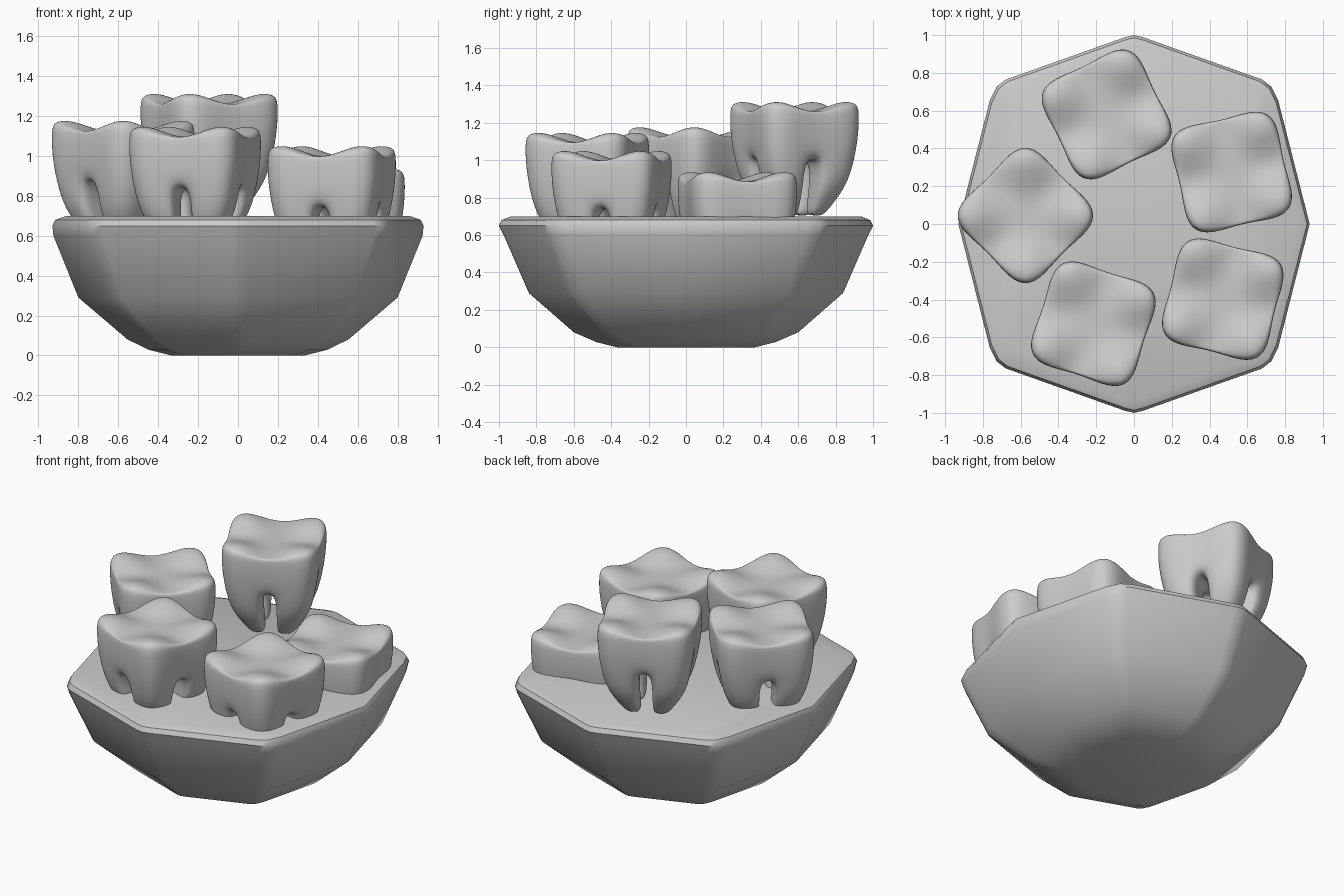
import bpy, bmesh
from math import radians
from mathutils import Matrix

if "Cube" in bpy.data.objects:
    bpy.data.objects.remove(bpy.data.objects["Cube"])


def finish(name, bm, angle):
    bmesh.ops.recalc_face_normals(bm, faces=bm.faces[:])
    mesh = bpy.data.meshes.new(name)
    bm.to_mesh(mesh)
    bm.free()
    ob = bpy.data.objects.new(name, mesh)
    bpy.context.collection.objects.link(ob)
    bpy.ops.object.select_all(action='DESELECT')
    ob.select_set(True)
    bpy.context.view_layer.objects.active = ob
    bpy.ops.object.shade_smooth_by_angle(angle=radians(angle))
    return ob


# Faceted bowl base: one rounded octagon outline, lofted through rings (x size, y size, z)
quarter = [(0.93, 0), (0.764, 0.652), (0.727, 0.727), (0.68, 0.764), (0.05, 0.988), (0, 1)]
half = quarter + [(-x, y) for x, y in quarter[-2::-1]]
outline = half + [(x, -y) for x, y in half[-2:0:-1]]
rings = [(0.36, 0.37, 0), (0.48, 0.48, 0.028), (0.595, 0.60, 0.08), (0.86, 0.84, 0.29),
         (0.995, 0.975, 0.6), (1, 1, 0.65), (0.985, 0.985, 0.68), (0.93, 0.94, 0.698)]
bm = bmesh.new()
loops = [[bm.verts.new((x * sx, y * sy, z)) for x, y in outline] for sx, sy, z in rings]
n = len(outline)
for a, b in zip(loops, loops[1:]):
    for i in range(n):
        bm.faces.new((a[i], a[(i + 1) % n], b[(i + 1) % n], b[i]))
bm.faces.new(loops[0])
bm.faces.new(loops[-1])
finish("bowl_base", bm, 40)

# Tooth cage: 5 x 5 cells, crown layers on top, four corner roots below
HALF = 0.292
LAYERS = [(0, 0.97, 0.15), (-0.06, 1.01, 0.15), (-0.18, 1.0, 0.15), (-0.31, 0.94, 0.14),
          (-0.45, 0.82, 0.15), (-0.56, 0.58, 0.13), (-0.615, 0.44, 0.14)]
CROWN = 3


def cage_point(i, j, k):
    z, outer, inner = LAYERS[k]
    line = [-outer, -(outer * 0.55 + inner * 0.45), -inner]
    line += [-v for v in line[::-1]]
    x, y = line[i], line[j]
    edge_i, edge_j = i in (0, 5), j in (0, 5)
    if edge_i and edge_j:                      # rounded corners
        x, y = x * 0.89, y * 0.89
    elif k <= CROWN:                           # slight groove down each side
        if edge_i and j in (2, 3):
            x *= 0.96
        if edge_j and i in (2, 3):
            y *= 0.96
    if k == 0:                                 # four cusps with a cross groove
        z += 0.012 if i in (1, 4) and j in (1, 4) else -0.012
        if i in (2, 3) or j in (2, 3):
            z -= 0.05
    return x * HALF, y * HALF, z


def solid(i, j, k):
    inside = 0 <= i < 5 and 0 <= j < 5 and 0 <= k < len(LAYERS) - 1
    return inside and (k < CROWN or (i != 2 and j != 2))


def tooth(name, x, y, top, turn):
    bm = bmesh.new()
    verts = {}

    def vert(p):
        if p not in verts:
            verts[p] = bm.verts.new(cage_point(*p))
        return verts[p]

    cells = [(i, j, k) for i in range(5) for j in range(5)
             for k in range(len(LAYERS) - 1) if solid(i, j, k)]
    for cell in cells:
        for axis in range(3):
            for side in (0, 1):
                near = list(cell)
                near[axis] += 2 * side - 1
                if solid(*near):
                    continue
                corners = []
                for a, b in ((0, 0), (1, 0), (1, 1), (0, 1)):
                    p = list(cell)
                    p[axis] += side
                    p[(axis + 1) % 3] += a
                    p[(axis + 2) % 3] += b
                    corners.append(vert(tuple(p)))
                bm.faces.new(corners)
    bm.transform(Matrix.Translation((x, y, top)) @ Matrix.Rotation(radians(turn), 4, 'Z'))
    ob = finish(name, bm, 180)
    sub = ob.modifiers.new("Smooth", 'SUBSURF')
    sub.levels = sub.render_levels = 3


# Five teeth standing at different depths in the bowl
tooth("tooth_back", -0.145, 0.58, 1.32, 26)
tooth("tooth_right", 0.517, 0.275, 0.945, 13)
tooth("tooth_left", -0.575, 0.045, 1.185, 45)
tooth("tooth_front", -0.215, -0.528, 1.155, -18)
tooth("tooth_front_right", 0.47, -0.398, 1.058, -14)
